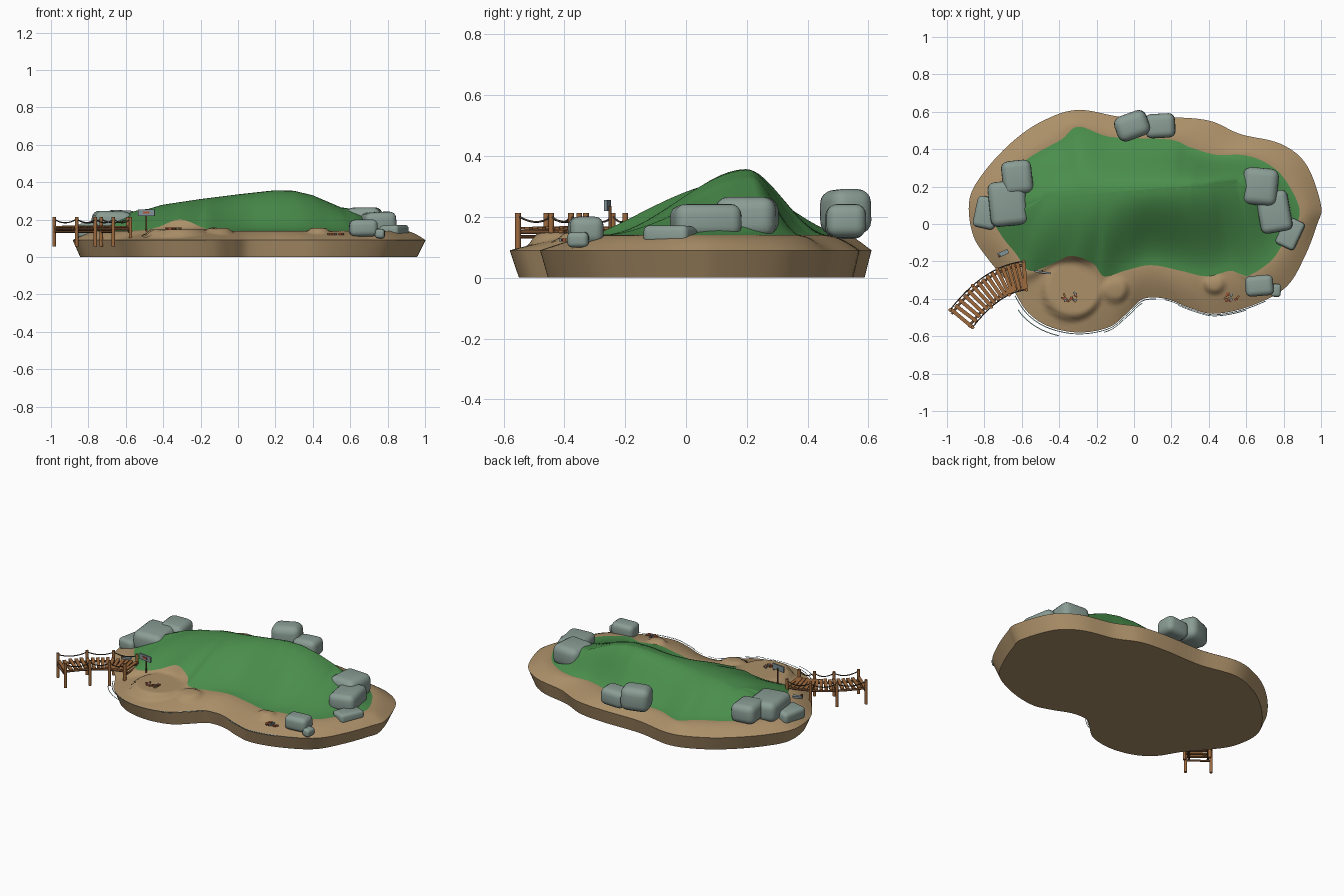
import bpy, bmesh, math, random
from mathutils import Vector, Matrix

random.seed(4)
if "Cube" in bpy.data.objects:
    bpy.data.objects.remove(bpy.data.objects["Cube"])


def material(name, *rgb):
    lin = [((c / 255 + .055) / 1.055) ** 2.4 for c in rgb] + [1]
    m = bpy.data.materials.new(name)
    m.use_nodes = True
    m.diffuse_color = lin
    m.node_tree.nodes["Principled BSDF"].inputs["Base Color"].default_value = lin
    return m


SAND = material("sand", 172, 144, 105)
GRASS = material("grass green", 74, 142, 76)
STONE = material("grey stone", 138, 157, 149)
WOOD = material("warm wood", 158, 106, 62)
DARK = material("dark wood", 112, 74, 46)
ROPE = material("rope", 84, 72, 58)
FOAM = material("pale foam", 170, 205, 210)
RED = material("coral red", 180, 84, 56)
BOARD = material("sign grey", 128, 146, 150)


def finish(name, bm, mat, angle=40):
    bmesh.ops.recalc_face_normals(bm, faces=bm.faces)
    me = bpy.data.meshes.new(name)
    bm.to_mesh(me)
    bm.free()
    ob = bpy.data.objects.new(name, me)
    bpy.context.collection.objects.link(ob)
    me.materials.append(mat)
    bpy.ops.object.select_all(action='DESELECT')
    bpy.context.view_layer.objects.active = ob
    ob.select_set(True)
    bpy.ops.object.shade_smooth_by_angle(angle=math.radians(angle))
    return ob


def box(name, mat, loc, size, turn=0, bevel=0, tilt=0):
    bm = bmesh.new()
    bmesh.ops.create_cube(bm, size=1)
    bm.transform(Matrix.Translation(loc) @ Matrix.Rotation(math.radians(turn), 4, 'Z')
                 @ Matrix.Rotation(math.radians(tilt), 4, 'Y') @ Matrix.Diagonal((*size, 1)))
    if bevel:
        bmesh.ops.bevel(bm, geom=bm.edges[:], offset=bevel, segments=4, profile=.5, affect='EDGES')
    return finish(name, bm, mat, 60 if bevel else 30)


def rod(name, mat, a, b, radius):
    a, b = Vector(a), Vector(b)
    bm = bmesh.new()
    bmesh.ops.create_cone(bm, cap_ends=True, segments=10, radius1=radius, radius2=radius, depth=(b - a).length)
    bm.transform(Matrix.Translation((a + b) / 2) @ (b - a).to_track_quat('Z', 'Y').to_matrix().to_4x4())
    return finish(name, bm, mat)


def smooth(t):
    t = min(max(t, 0), 1)
    return t * t * (3 - 2 * t)


def mix(a, b, t):
    return a + (b - a) * t


# Shore and grass contours, in hundredths
shore = [(100, 10), (92, 32), (78, 43), (57, 48), (41, 55), (22, 57), (-5, 57), (-30, 61), (-49, 55),
         (-65, 44), (-80, 28), (-88, 13), (-86, -6), (-77, -20), (-66, -33), (-57, -47), (-45, -55),
         (-29, -58), (-13, -55), (-3, -47), (5, -40), (17, -40), (30, -45), (43, -48), (62, -44),
         (81, -34), (91, -18), (98, 0)]
meadow = [(88, 10), (79, 26), (68, 34), (57, 37), (44, 37), (30, 41), (20, 45), (-2, 46), (-15, 47),
          (-30, 52), (-39, 45), (-52, 38), (-60, 32), (-72, 18), (-76, 5), (-71, -6), (-63, -16),
          (-56, -25), (-45, -22), (-34, -17), (-22, -21), (-16, -28), (-5, -25), (9, -22), (25, -25),
          (39, -28), (52, -25), (60, -28), (73, -20), (80, -10), (87, 0)]
CENTRE = Vector((0, .1))
COUNT = 300


def contour(points):
    """Smooth closed contour resampled at even angles round the centre."""
    pts = [Vector(p) / 100 - CENTRE for p in points]
    n, polar = len(pts), []
    for i in range(n):
        p, q, r, s = (pts[(i + k) % n] for k in (-1, 0, 1, 2))
        for j in range(8):
            t = j / 8
            v = q + (r - p) * t / 2 + (p * 2 - q * 5 + r * 4 - s) * t * t / 2 + (q * 3 - p - r * 3 + s) * t ** 3 / 2
            polar.append((math.atan2(v.y, v.x), v.length))
    polar.sort()
    a, b = polar[-1], polar[0]
    polar = [(a[0] - math.tau, a[1])] + polar + [(b[0] + math.tau, b[1])]
    result = []
    for i in range(COUNT):
        ang = -math.pi + math.tau * i / COUNT
        k = next(k for k in range(1, len(polar)) if polar[k][0] > ang)
        (a0, r0), (a1, r1) = polar[k - 1], polar[k]
        rad = mix(r0, r1, (ang - a0) / max(a1 - a0, 1e-6))
        result.append(CENTRE + Vector((math.cos(ang), math.sin(ang))) * rad)
    return result


def loft(name, rings, mat, floor=False, angle=50):
    bm = bmesh.new()
    rows = [[bm.verts.new(p) for p in ring] for ring in rings]
    for low, high in zip(rows, rows[1:]):
        for i in range(COUNT):
            j = (i + 1) % COUNT
            bm.faces.new((low[i], low[j], high[j], high[i]))
    if floor:
        bm.faces.new(rows[0][::-1])
    bmesh.ops.remove_doubles(bm, verts=bm.verts, dist=.0008)
    return finish(name, bm, mat, angle)


outer, inner = contour(shore), contour(meadow)


def edge_height(p):
    return .14 + (.06 * math.exp(-((p.x + .31) / .11) ** 2) if p.y < 0 else 0)


# Sand: levelled hollow and two low mounds
def sand_point(i, t):
    p = outer[i].lerp(inner[i], t)
    z = .09 + .05 * math.sin(t * math.pi / 2) + (edge_height(inner[i]) - .14) * t ** 5
    if t < 1:
        d = (p - Vector((-.33, -.35))).length
        z = mix(z, .148, smooth((.175 - d) / .04) * smooth(t * 5))
    for x, y, r in ((-.1, -.35, .085), (.43, -.32, .065)):
        z += .022 * smooth((r - (p - Vector((x, y))).length) / r * 2) * (1 - t ** 8)
    return (*p, z)


rings = [[(*(CENTRE + (p - CENTRE) * s), z) for p in outer] for s, z in ((.955, 0), (.97, .03), (.99, .07))]
rings += [[sand_point(i, k / 18) for i in range(COUNT)] for k in range(19)]
loft("sand_island", rings, SAND, floor=True)

# Grass hill rising to a curved ridge
crest = [(-.5, .25), (-.4, .28), (-.2, .31), (0, .335), (.2, .357), (.3, .354), (.4, .33), (.56, .26)]


def crest_height(x):
    for (x0, z0), (x1, z1) in zip(crest, crest[1:]):
        if x <= x1:
            return mix(z0, z1, (x - x0) / (x1 - x0))
    return crest[-1][1]


def hill_point(p, t):
    rx = min(max(p.x * .85, -.48), .55)
    q = p.lerp(Vector((rx, .18 + .08 * rx)), t)
    steep = smooth((p.x + .3) / .4) if p.y < 0 else .8
    f = mix(math.sin(t * math.pi / 2), smooth(t), steep)
    return (*q, mix(edge_height(p), crest_height(rx), f))


loft("grass_hill", [[hill_point(p, k / 16) for p in inner] for k in range(17)], GRASS, angle=70)

# Boulders: x, y, bottom, top, width, depth, turn
boulders = [(-.01, .525, .14, .29, .18, .14, 20), (.14, .525, .13, .24, .16, .13, 3),
            (.675, .2, .13, .265, .19, .2, -5), (.75, .065, .13, .24, .17, .22, 10),
            (.835, -.05, .11, .17, .11, .16, -25), (.67, -.33, .11, .2, .15, .11, 5),
            (.76, -.355, .1, .15, .05, .07, -5), (-.625, .25, .13, .25, .16, .18, 6),
            (-.675, .11, .12, .245, .2, .24, 6), (-.79, .06, .1, .18, .12, .17, -12)]
for i, (x, y, low, top, w, d, turn) in enumerate(boulders):
    box(f"boulder_{i + 1}", STONE, (x, y, (low + top) / 2), (w, d, top - low), turn,
        min(w, d, top - low) * .32, random.uniform(-4, 4))


# Curved jetty
def jetty(t, side=0, z=0):
    a, b, c = Vector((-.93, -.515)), Vector((-.76, -.29)), Vector((-.575, -.275))
    tan = ((b - a) * (1 - t) + (c - b) * t).normalized()
    p = a * (1 - t) ** 2 + b * 2 * t * (1 - t) + c * t * t + Vector((-tan.y, tan.x)) * side
    return Vector((*p, z)), math.degrees(math.atan2(tan.y, tan.x))


for i in range(16):
    loc, turn = jetty((i + .4) / 15.8, random.uniform(-.004, .004), .163 + random.uniform(-.002, .002))
    box(f"jetty_plank_{i + 1}", WOOD, loc, (.02, .145, .009), turn + random.uniform(-3, 3))
stations = [.02, .34, .66, .98]
for side in (-.076, .076):
    label = "left" if side < 0 else "right"
    for i, t in enumerate(stations):
        rod(f"jetty_post_{label}_{i + 1}", WOOD, jetty(t, side, .055 + .04 * (i == 3))[0], jetty(t, side, .213)[0], .0095)
    for i in range(9):
        rod(f"jetty_beam_{label}_{i + 1}", DARK, jetty(i / 9, side * .75, .15)[0], jetty((i + 1) / 9, side * .75, .15)[0], .007)
    for s, (t0, t1) in enumerate(zip(stations, stations[1:])):
        curve = [jetty(mix(t0, t1, k / 8), side, .203 - .08 * k / 8 * (1 - k / 8))[0] for k in range(9)]
        for k, (a, b) in enumerate(zip(curve, curve[1:])):
            rod(f"rope_{label}_{s + 1}_{k + 1}", ROPE, a, b, .0032)
for i, t in enumerate(stations):
    rod(f"jetty_crossbar_{i + 1}", DARK, jetty(t, -.08, .135)[0], jetty(t, .08, .135)[0], .006)

# Small notice board and fallen plank
rod("sign_post", DARK, (-.49, -.25, .13), (-.49, -.25, .235), .005)
box("sign_board", BOARD, (-.49, -.258, .237), (.09, .01, .036), -8)
box("sign_mark", RED, (-.491, -.264, .238), (.035, .004, .012), -8)
box("fallen_plank", BOARD, (-.70, -.157, .142), (.06, .024, .012), 25)
rod("plank_peg", DARK, (-.72, -.17, .14), (-.72, -.17, .157), .007)

# Shell and driftwood litter
for x, y, z, spread in ((-.35, -.39, .152, .042), (.52, -.39, .124, .036)):
    for i in range(13):
        mat = (RED, DARK, BOARD, WOOD)[i % 4]
        loc = (x + random.uniform(-spread, spread), y + random.uniform(-.5, .5) * spread, z)
        box("beach_litter", mat, loc, (.02, .009, .01), random.uniform(0, 180))


# Foam ribbons following the front shore
def foam(name, start, end, gap):
    line = [p + (p - CENTRE).normalized() * gap for p in outer if p.y < -.3 and start < p.x < end]
    bm = bmesh.new()
    rows = [[bm.verts.new((*(p + (p - CENTRE).normalized() * w), .094)) for w in (0, .005)] for p in line]
    for a, b in zip(rows, rows[1:]):
        bm.faces.new((a[0], a[1], b[1], b[0]))
    finish(name, bm, FOAM)


for i, span in enumerate([(-.63, .12, .006), (.15, .7, .004), (-.6, -.38, .03), (-.16, .05, .018), (.22, .6, .012)]):
    foam(f"foam_ribbon_{i + 1}", *span)
